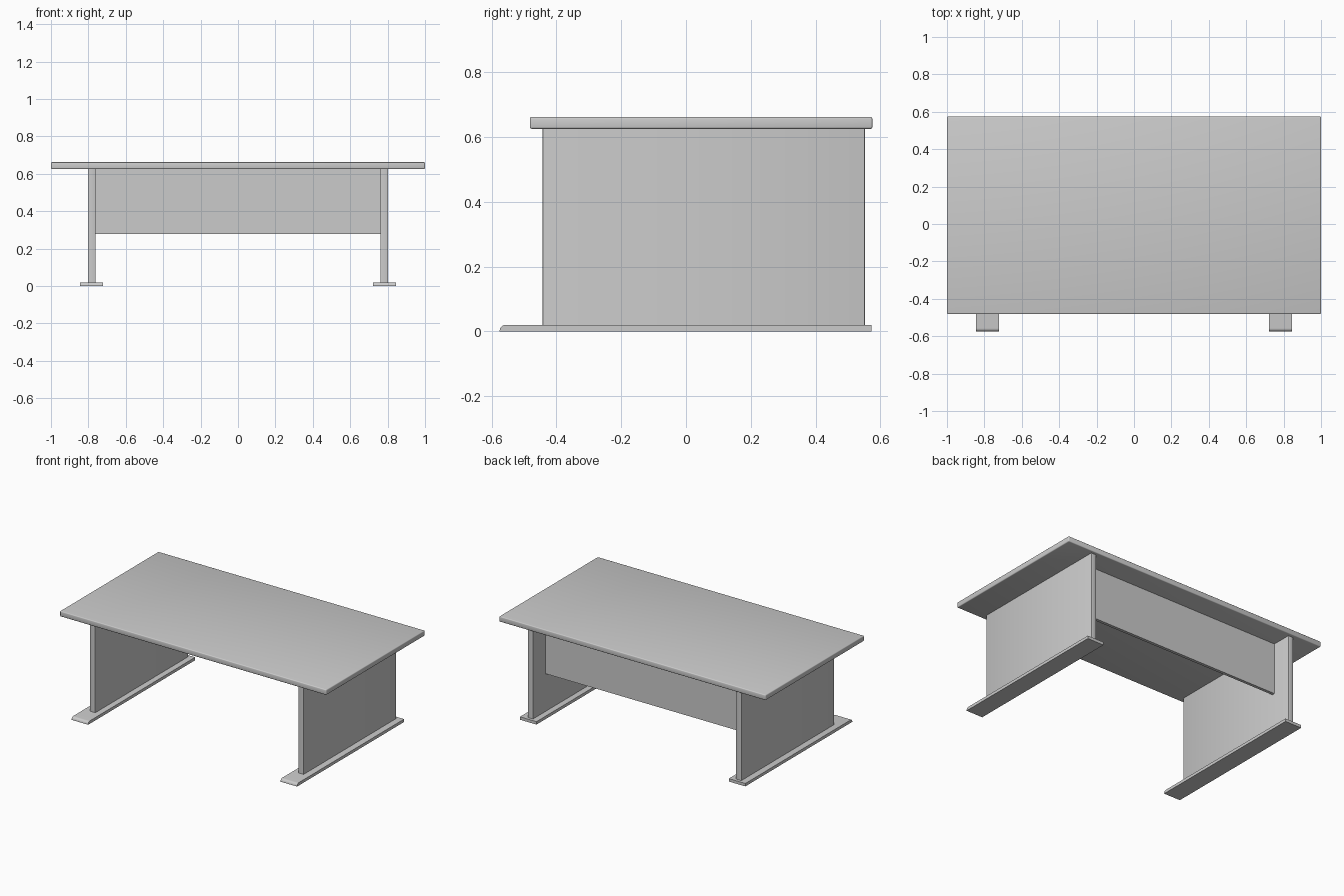
import bpy
import bmesh
import math

if "Cube" in bpy.data.objects:
    bpy.data.objects.remove(bpy.data.objects["Cube"])


def finish(name, bm):
    bmesh.ops.recalc_face_normals(bm, faces=bm.faces)
    me = bpy.data.meshes.new(name)
    bm.to_mesh(me)
    bm.free()
    ob = bpy.data.objects.new(name, me)
    bpy.context.collection.objects.link(ob)
    bpy.ops.object.select_all(action='DESELECT')
    ob.select_set(True)
    bpy.context.view_layer.objects.active = ob
    bpy.ops.object.shade_smooth_by_angle(angle=math.radians(35))
    return ob


def box(name, x, y, z, bevel=0.0, segments=2, vertical_only=False):
    bm = bmesh.new()
    bmesh.ops.create_cube(bm, size=1)
    for v in bm.verts:
        v.co = [lo + (c + 0.5) * (hi - lo) for c, (lo, hi) in zip(v.co, (x, y, z))]
    if bevel:
        edges = [e for e in bm.edges if not vertical_only
                 or abs(e.verts[0].co.z - e.verts[1].co.z) > 0.01]
        bmesh.ops.bevel(bm, geom=edges, offset=bevel, segments=segments,
                        profile=0.5, affect='EDGES')
    return finish(name, bm)


def foot(name, x0, x1):
    # Side profile with a rounded upper front edge, extruded across x
    y0, y1, h, r = -0.575, 0.572, 0.02, 0.018
    profile = [(y1, 0), (y1, h)]
    for i in range(7):
        a = math.pi / 2 + i * math.pi / 12
        profile.append((y0 + r + r * math.cos(a), h - r + r * math.sin(a)))
    profile.append((y0, 0))
    bm = bmesh.new()
    face = bm.faces.new([bm.verts.new((x0, y, z)) for y, z in profile])
    ext = bmesh.ops.extrude_face_region(bm, geom=[face])
    moved = [g for g in ext['geom'] if isinstance(g, bmesh.types.BMVert)]
    bmesh.ops.translate(bm, verts=moved, vec=(x1 - x0, 0, 0))
    # Keep both end caps
    if not face.is_valid:
        bmesh.ops.holes_fill(bm, edges=bm.edges)
    return finish(name, bm)


# Desk top with softened edges
box("desk_top", (-1, 1), (-0.482, 0.575), (0.625, 0.662), bevel=0.006, segments=3)

# Side panels and feet
for side, s in (("left", -1), ("right", 1)):
    px = sorted((s * 0.762, s * 0.802))
    fx = sorted((s * 0.722, s * 0.846))
    box(side + "_side_panel", px, (-0.442, 0.552), (0.02, 0.625),
        bevel=0.003, vertical_only=True)
    foot(side + "_foot", *fx)

# Modesty panel between the sides, set in from the back
box("modesty_panel", (-0.762, 0.762), (0.40, 0.42), (0.277, 0.625))
